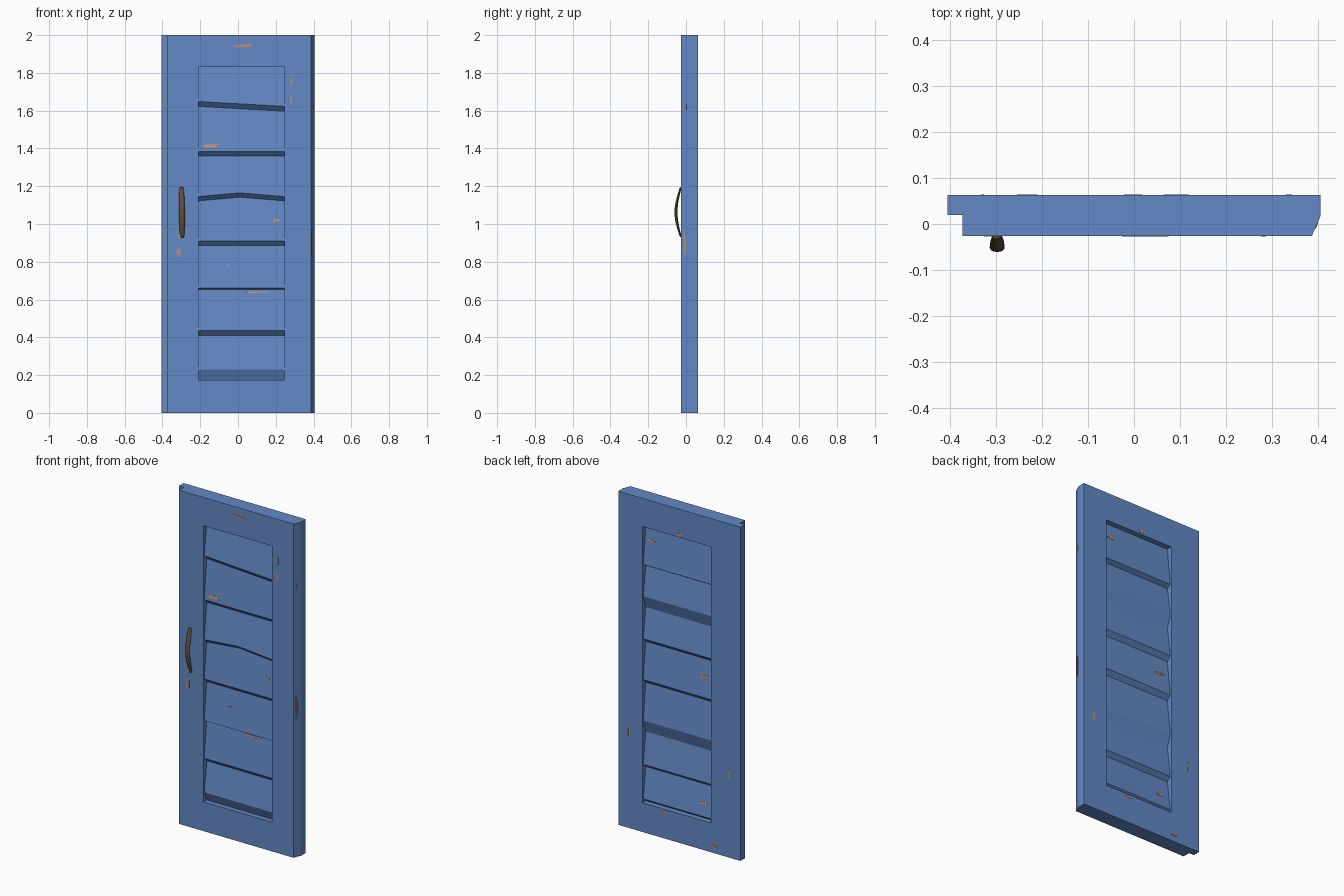
import bpy, bmesh, math, random
from mathutils import Matrix, Vector

random.seed(4)
cube = bpy.data.objects.get("Cube")
if cube:
    bpy.data.objects.remove(cube, do_unlink=True)


def material(name, rgb):
    m = bpy.data.materials.new(name)
    m.use_nodes = True
    m.diffuse_color = (*rgb, 1)
    bsdf = next(n for n in m.node_tree.nodes if n.type == 'BSDF_PRINCIPLED')
    bsdf.inputs["Base Color"].default_value = (*rgb, 1)
    bsdf.inputs["Roughness"].default_value = 0.8
    return m


BLUE = material("blue paint", (0.125, 0.25, 0.56))
BRONZE = material("dark bronze", (0.11, 0.08, 0.048))
WOOD = material("bare wood", (0.5, 0.3, 0.18))


def finish(name, bm, mat):
    bmesh.ops.recalc_face_normals(bm, faces=bm.faces[:])
    mesh = bpy.data.meshes.new(name)
    bm.to_mesh(mesh)
    bm.free()
    mesh.materials.append(mat)
    ob = bpy.data.objects.new(name, mesh)
    bpy.context.collection.objects.link(ob)
    return ob


def loft(name, sections, mat):
    """Skin equal-length closed sections and cap both ends."""
    bm = bmesh.new()
    rings = [[bm.verts.new(p) for p in s] for s in sections]
    n = len(rings[0])
    for a, b in zip(rings, rings[1:]):
        for i in range(n):
            j = (i + 1) % n
            bm.faces.new((a[i], a[j], b[j], b[i]))
    bm.faces.new(rings[0])
    bm.faces.new(rings[-1])
    return finish(name, bm, mat)


# Opening and face positions
LEFT, RIGHT, SILL, HEAD = -0.21, 0.245, 0.175, 1.83
FRONT, BACK = -0.026, 0.063

# Door frame: plan profile with rebate and bevelled edge, opening cut through
plan = [(-0.405, BACK), (0.405, BACK), (0.405, 0.018), (0.386, FRONT),
        (-0.372, FRONT), (-0.372, 0.02), (-0.405, 0.02)]
frame = loft("door_frame", [[(x, y, z) for x, y in plan] for z in (0, 2)], BLUE)
hole = [(LEFT, SILL), (RIGHT, SILL), (RIGHT, HEAD), (LEFT, HEAD)]
cutter = loft("opening_cutter", [[(x, y, z) for x, z in hole] for y in (-0.3, 0.3)], BLUE)
cutter.hide_render = True
mod = frame.modifiers.new("opening", 'BOOLEAN')
mod.operation, mod.solver, mod.object = 'DIFFERENCE', 'EXACT', cutter
bpy.context.view_layer.objects.active = frame
bpy.ops.object.modifier_apply(modifier=mod.name)
bpy.data.objects.remove(cutter, do_unlink=True)

# Slats: each face swells toward a lip, then cuts back under it
F_IN, F_OUT, B_IN, B_OUT = 0.005, -0.02, 0.03, 0.055
front_joint = [HEAD, 1.61, 1.36, 1.13, 0.885, 0.652, 0.41, SILL]
front_under = [0.026, 0.025, 0.023, 0.025, 0.008, 0.025, 0.055]
back_joint = [HEAD, 1.585, 1.335, 1.13, 0.885, 0.59, 0.38, SILL]
back_under = [0.015, 0.075, 0.025, 0.025, 0.075, 0.022, 0.02]
columns = [LEFT - 0.004, 0.01, RIGHT + 0.004]
warp = {1: (0.013, 0, -0.013), 3: (-0.008, 0.012, -0.008)}

for i in range(7):
    sections = []
    for c, x in enumerate(columns):
        top = front_joint[i] + warp.get(i, (0, 0, 0))[c]
        low = front_joint[i + 1] + warp.get(i + 1, (0, 0, 0))[c]
        sections.append([(x, F_IN, top), (x, F_OUT, low + front_under[i]), (x, F_IN, low),
                         (x, B_IN, back_joint[i + 1]),
                         (x, B_OUT, back_joint[i + 1] + back_under[i]),
                         (x, B_IN, back_joint[i])])
    loft(f"louvre_slat_{i + 1}", sections, BLUE)

# Handle: bowed, flattened bar tapering into the door face
rings = []
STEPS, SIDES = 12, 8
for k in range(STEPS + 1):
    t = k / STEPS
    bow = math.sin(math.pi * t)
    rx, ry = 0.009 + 0.007 * bow ** 0.6, 0.006 + 0.002 * bow
    centre = Vector((-0.295 - 0.004 * t, -0.027 - 0.026 * bow, 0.93 + 0.265 * t))
    lean = Matrix.Rotation(-0.3 * math.cos(math.pi * t), 3, 'X')
    rings.append([centre + lean @ Vector((rx * math.cos(a), ry * math.sin(a), 0))
                  for a in (2 * math.pi * s / SIDES for s in range(SIDES))])
handle = loft("handle", rings, BRONZE)
bpy.ops.object.select_all(action='DESELECT')
handle.select_set(True)
bpy.context.view_layer.objects.active = handle
bpy.ops.object.shade_smooth_by_angle(angle=math.radians(50))

# Worn paint: clusters of thin streaks lying on the surface
worn = bmesh.new()


def worn_patch(place, w, h):
    upright = h > w
    for _ in range(5):
        along, across = random.uniform(0.4, 0.8), random.uniform(0.2, 0.35)
        sx, sz = (across, along) if upright else (along, across)
        dx, dz = ((1 - s) * random.uniform(-0.5, 0.5) for s in (sx, sz))
        local = Matrix.Translation((dx * w, 0, dz * h)) @ Matrix.Diagonal((sx * w, 0.003, sz * h, 1))
        bmesh.ops.create_cube(worn, size=1, matrix=place @ local)


def surface(x, z, joints, under, inner, outer, flat):
    """Placement on the frame, or on the sloping slat at that height."""
    if LEFT < x < RIGHT and SILL < z < HEAD:
        for i in range(7):
            lip = joints[i + 1] + under[i]
            if joints[i] >= z >= lip:
                slope = (outer - inner) / (joints[i] - lip)
                y = inner + slope * (joints[i] - z)
                return Matrix.Translation((x, y, z)) @ Matrix.Rotation(math.atan(slope), 4, 'X')
    return Matrix.Translation((x, flat, z))


for x, z, w, h in [(0.02, 1.945, 0.12, 0.02), (0.28, 1.75, 0.014, 0.05), (0.28, 1.66, 0.014, 0.05),
                   (-0.14, 1.412, 0.09, 0.022), (0.2, 1.02, 0.045, 0.018), (0.105, 0.64, 0.13, 0.012),
                   (-0.315, 0.855, 0.022, 0.06), (-0.31, 0.93, 0.015, 0.03), (-0.05, 0.78, 0.02, 0.008)]:
    worn_patch(surface(x, z, front_joint, front_under, F_IN, F_OUT, FRONT), w, h)
for x, z, w, h in [(0.2, 1.75, 0.05, 0.02), (-0.01, 1.85, 0.06, 0.02), (-0.15, 1.03, 0.09, 0.02),
                   (0.335, 0.57, 0.016, 0.08), (-0.33, 0.5, 0.014, 0.07), (-0.15, 0.27, 0.06, 0.016),
                   (0.09, 0.16, 0.06, 0.012), (-0.23, 0.04, 0.05, 0.016)]:
    worn_patch(surface(x, z, back_joint, back_under, B_IN, B_OUT, BACK), w, h)
for z, h in [(0.9, 0.14), (1.62, 0.04)]:
    bevel = Matrix.Translation((0.3955, -0.004, z)) @ Matrix.Rotation(math.atan2(0.044, 0.019), 4, 'Z')
    worn_patch(bevel, 0.015, h)
finish("worn_paint", worn, WOOD)
